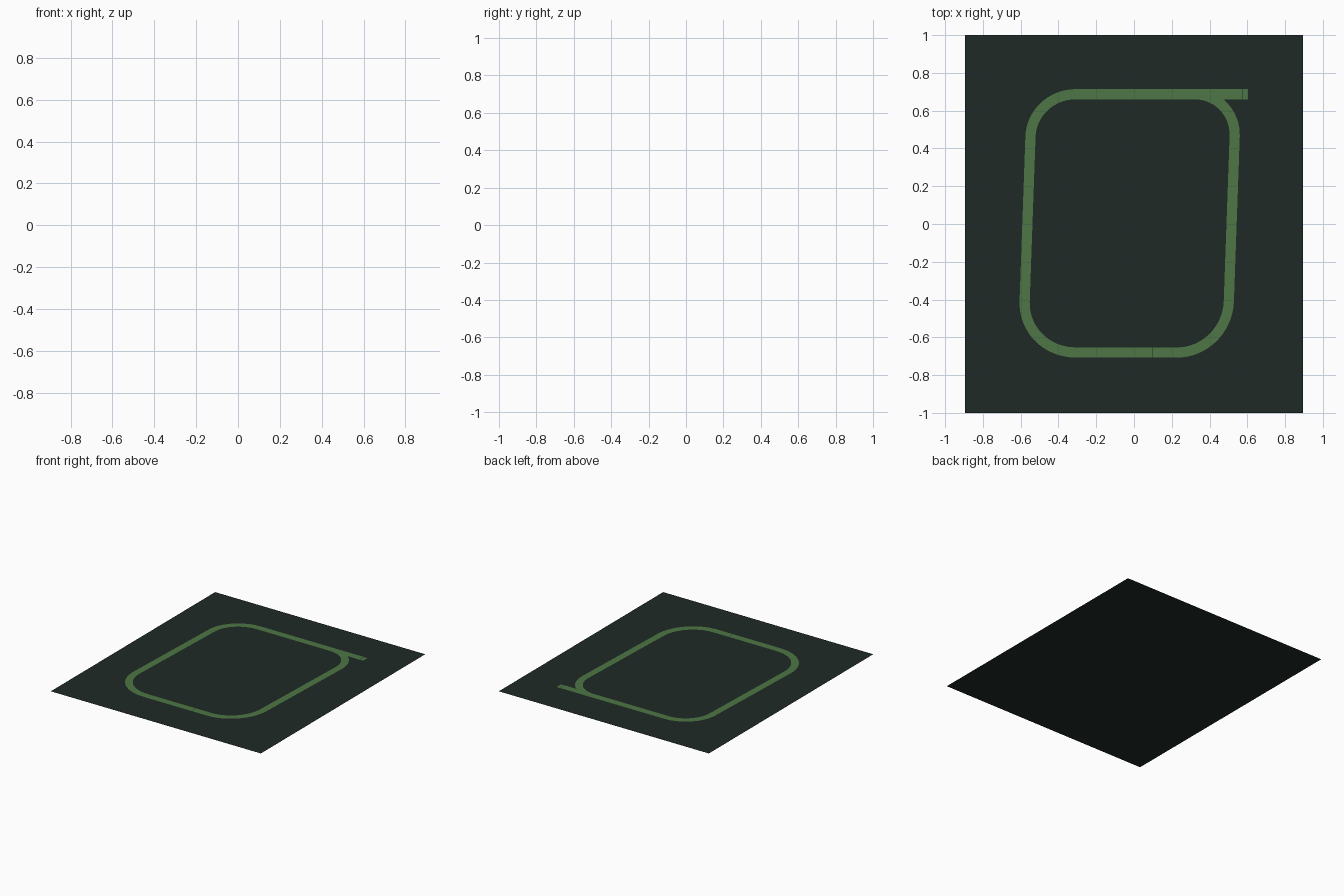
import bpy
from mathutils import Vector
from mathutils.geometry import interpolate_bezier

if "Cube" in bpy.data.objects:
    bpy.data.objects.remove(bpy.data.objects["Cube"])

HALF_W = 0.027
Z_ROAD = 0.002


def material(name, rgb):
    m = bpy.data.materials.new(name)
    m.diffuse_color = (*rgb, 1)
    m.use_nodes = True
    m.node_tree.nodes["Principled BSDF"].inputs["Base Color"].default_value = m.diffuse_color
    return m


ground_mat = material("dark_ground", (0.0144, 0.023, 0.0194))
path_mat = material("green_path", (0.074, 0.181, 0.058))


def mesh_object(name, verts, faces, mat):
    me = bpy.data.meshes.new(name)
    me.from_pydata(verts, [], faces)
    me.materials.append(mat)
    ob = bpy.data.objects.new(name, me)
    bpy.context.collection.objects.link(ob)
    return ob


def strip(name, pts, z=Z_ROAD, t_start=None, t_end=None):
    """Flat upward-facing ribbon along a centre line."""
    pts = [Vector(p) for p in pts]
    verts = []
    for i, p in enumerate(pts):
        t = pts[min(i + 1, len(pts) - 1)] - pts[max(i - 1, 0)]
        if i == 0 and t_start:
            t = Vector(t_start)
        if i == len(pts) - 1 and t_end:
            t = Vector(t_end)
        t.normalize()
        n = Vector((-t.y, t.x)) * HALF_W
        verts += [(*(p + n), z), (*(p - n), z)]
    faces = [(2 * i, 2 * i + 1, 2 * i + 3, 2 * i + 2) for i in range(len(pts) - 1)]
    return mesh_object(name, verts, faces, path_mat)


def corner(name, a, c, b):
    """Quarter-round bend from a to b, with c the sharp corner between them."""
    a, c, b = Vector(a), Vector(c), Vector(b)
    k = 0.5523
    pts = interpolate_bezier(a.to_3d(), a.lerp(c, k).to_3d(),
                             b.lerp(c, k).to_3d(), b.to_3d(), 17)
    strip(name, [p.to_2d() for p in pts], Z_ROAD, c - a, b - c)


# Ground sheet
mesh_object("ground", [(-0.895, -1, 0), (0.895, -1, 0), (0.895, 1, 0), (-0.895, 1, 0)],
            [(0, 1, 2, 3)], ground_mat)

# Centre-line points where straights meet bends
TOP, BOTTOM = 0.687, -0.68
nw_top, nw_side = (-0.31, TOP), (-0.548, 0.465)
sw_side, sw_bot = (-0.579, -0.41), (-0.31, BOTTOM)
se_bot, se_side = (0.23, BOTTOM), (0.502, -0.41)
ne_side, ne_top = (0.533, 0.465), (0.32, TOP)

# Straights, including the spur past the upper right bend
strip("spur_end", [(0.603, TOP), (0.575, TOP)])
strip("top_straight", [(0.572, TOP), nw_top], Z_ROAD + 0.0005)
strip("left_straight", [nw_side, sw_side])
strip("bottom_straight_left", [sw_bot, (0.095, BOTTOM)])
strip("bottom_straight_right", [(0.098, BOTTOM), se_bot])
strip("right_straight", [se_side, ne_side])

# Bends
corner("upper_left_bend", nw_top, (-0.540, TOP), nw_side)
corner("lower_left_bend", sw_side, (-0.588, BOTTOM), sw_bot)
corner("lower_right_bend", se_bot, (0.492, BOTTOM), se_side)
corner("upper_right_bend", ne_side, (0.541, TOP), ne_top)
